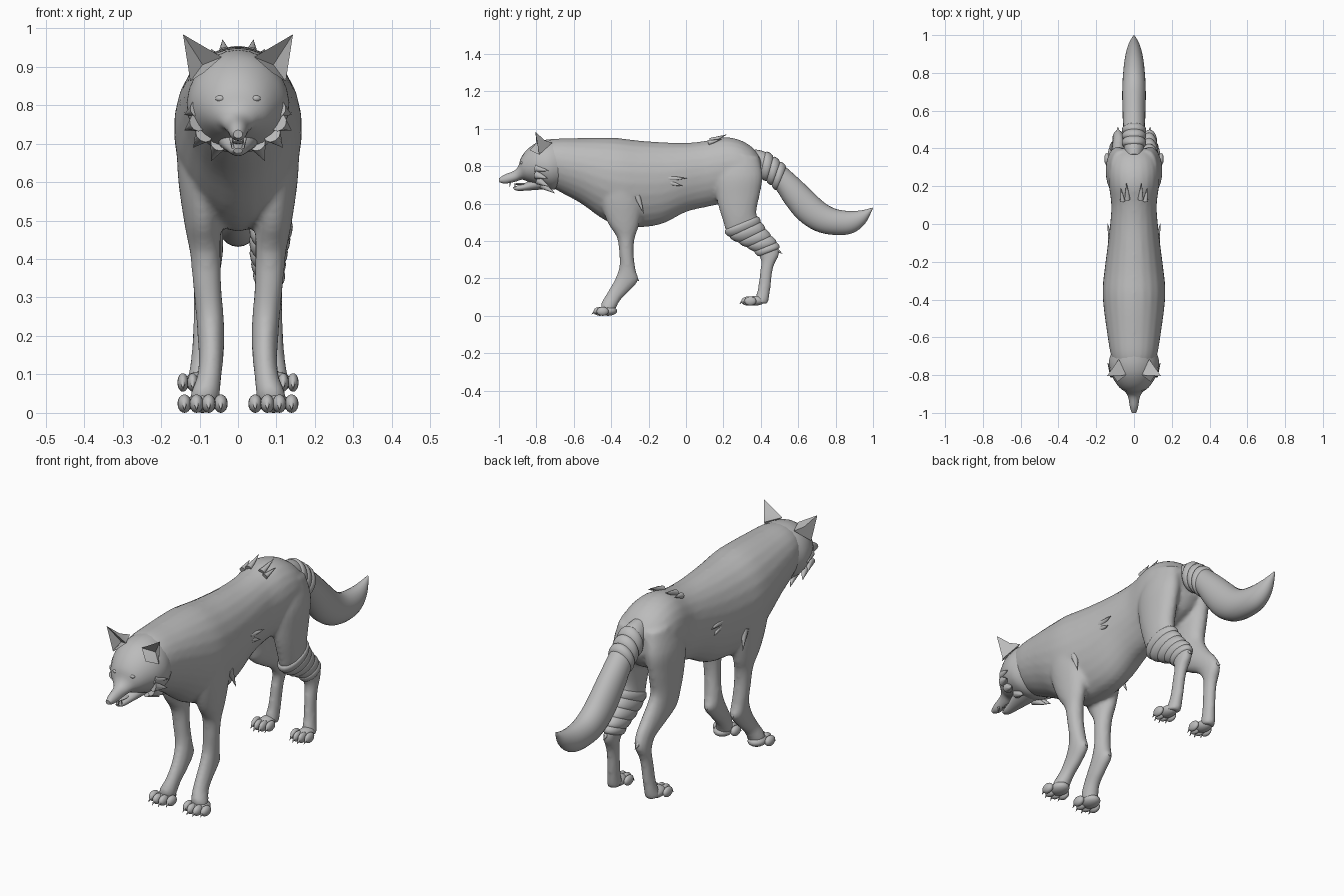
import bpy, bmesh, math
from mathutils import Vector, Matrix

grey = bpy.data.materials.new("fur_grey")
grey.diffuse_color = (0.5, 0.5, 0.5, 1)


def finish(bm, name):
    bmesh.ops.recalc_face_normals(bm, faces=bm.faces)
    me = bpy.data.meshes.new(name)
    bm.to_mesh(me)
    bm.free()
    me.materials.append(grey)
    ob = bpy.data.objects.new(name, me)
    bpy.context.collection.objects.link(ob)
    return ob


def sample(st, t):
    """Smooth interpolation through the stations at parameter t."""
    i = min(int(t), len(st) - 2)
    f = t - i
    a, b, c, d = (st[max(0, min(len(st) - 1, i + j))] for j in (-1, 0, 1, 2))
    return [0.5 * (2 * q + (r - p) * f + (2 * p - 5 * q + 4 * r - s) * f * f
                   + (3 * q - p - 3 * r + s) * f ** 3) for p, q, r, s in zip(a, b, c, d)]


def loft(bm, st, side=1, egg=0.0, t0=0.0, t1=None, steps=4, grow=None, n=24):
    """Oval rings; station = edge A (y, z), edge B (y, z), centre x, half width."""
    t1 = len(st) - 1 if t1 is None else t1
    count = max(2, round((t1 - t0) * steps))
    rings = []
    for i in range(count + 1):
        ay, az, by, bz, cx, hw = sample(st, t0 + (t1 - t0) * i / count)
        g = grow(i / count) if grow else 0
        mid = Vector((cx * side, (ay + by) / 2, (az + bz) / 2))
        half = Vector((0, ay - by, az - bz)) / 2
        half *= 1 + g / half.length
        ring = []
        for k in range(n):
            a = math.tau * k / n
            w = (hw + g) * math.cos(a) * (1 + egg * math.sin(a))
            ring.append(bm.verts.new(mid + half * math.sin(a) + Vector((w, 0, 0))))
        rings.append(ring)
    for r, q in zip(rings, rings[1:]):
        for k in range(n):
            bm.faces.new((r[k], r[(k + 1) % n], q[(k + 1) % n], q[k]))
    bm.faces.new(rings[0])
    bm.faces.new(rings[-1])


def blob(bm, c, r):
    m = Matrix.Translation(c) @ Matrix.Diagonal((*r, 1))
    bmesh.ops.create_uvsphere(bm, u_segments=16, v_segments=10, radius=1, matrix=m)


def spike(bm, base, tip, r, flat=1.0):
    base, tip = Vector(base), Vector(tip)
    d = tip - base
    m = (Matrix.Translation((base + tip) / 2) @ d.to_track_quat('Z', 'Y').to_matrix().to_4x4()
         @ Matrix.Diagonal((flat, 1, 1, 1)))
    bmesh.ops.create_cone(bm, cap_ends=True, segments=10, radius1=r, radius2=0.0005,
                          depth=d.length, matrix=m)


TORSO = [(-.78, .92, -.74, .70, 0, .10), (-.70, .946, -.66, .655, 0, .125),
         (-.58, .95, -.56, .60, 0, .143), (-.45, .953, -.44, .515, 0, .16),
         (-.36, .95, -.33, .475, 0, .166), (-.25, .937, -.22, .475, 0, .155),
         (-.12, .928, -.12, .495, 0, .14), (0, .925, 0, .555, 0, .126),
         (.1, .935, .1, .58, 0, .12), (.2, .955, .2, .60, 0, .132),
         (.28, .943, .28, .62, 0, .135), (.35, .905, .36, .66, 0, .115),
         (.40, .85, .40, .72, 0, .075)]
FRONT_LEG = [(-.47, .75, -.24, .75, .095, .065), (-.46, .62, -.23, .62, .095, .062),
             (-.42, .50, -.25, .49, .092, .048), (-.37, .42, -.275, .41, .085, .040),
             (-.357, .33, -.28, .33, .08, .037), (-.357, .26, -.268, .24, .073, .036),
             (-.378, .20, -.255, .19, .07, .035), (-.405, .15, -.305, .13, .07, .032),
             (-.435, .10, -.35, .085, .075, .032), (-.455, .06, -.375, .04, .085, .038),
             (-.45, .03, -.385, .012, .088, .036)]
HIND_LEG = [(.20, .88, .39, .85, .07, .05), (.155, .75, .41, .75, .085, .063),
            (.165, .62, .397, .66, .09, .057), (.20, .50, .377, .56, .09, .051),
            (.225, .435, .39, .51, .085, .047), (.30, .385, .43, .45, .08, .041),
            (.37, .345, .48, .39, .08, .034), (.40, .295, .50, .335, .085, .030),
            (.395, .23, .467, .26, .09, .026), (.385, .15, .452, .15, .095, .026),
            (.372, .10, .443, .09, .10, .03), (.365, .078, .435, .06, .102, .032)]
TAIL = [(.37, .89, .34, .78, 0, .045), (.43, .873, .40, .745, 0, .055),
        (.516, .81, .47, .69, 0, .056), (.607, .73, .53, .60, 0, .06),
        (.68, .66, .60, .515, 0, .062), (.74, .605, .69, .455, 0, .062),
        (.80, .572, .787, .433, 0, .058), (.875, .56, .885, .44, 0, .048),
        (.945, .565, .955, .49, 0, .03), (.997, .579, .999, .573, 0, .004)]
SKULL = [(-1.0, .735, -.998, .714, 0, .012), (-.97, .755, -.965, .707, 0, .022),
         (-.92, .775, -.91, .718, 0, .031), (-.897, .80, -.875, .728, 0, .05),
         (-.882, .845, -.84, .715, 0, .08), (-.85, .888, -.80, .70, 0, .106),
         (-.80, .925, -.76, .685, 0, .127), (-.745, .942, -.71, .675, 0, .133),
         (-.69, .945, -.66, .69, 0, .118)]
JAW = [(-.925, .688, -.92, .675, 0, .012), (-.90, .697, -.895, .668, 0, .021),
       (-.86, .71, -.85, .670, 0, .031), (-.80, .74, -.78, .675, 0, .05),
       (-.74, .74, -.72, .685, 0, .06)]

# Torso and legs blended into one skin
bm = bmesh.new()
loft(bm, TORSO, egg=.1)
for s in (1, -1):
    loft(bm, FRONT_LEG, s)
    loft(bm, HIND_LEG, s)
body = finish(bm, "body_and_legs")
rm = body.modifiers.new("blend", 'REMESH')
rm.mode, rm.voxel_size = 'VOXEL', .01
rm.use_smooth_shade = True
sm = body.modifiers.new("soften", 'SMOOTH')
sm.factor, sm.iterations = .5, 5

# Tail
bm = bmesh.new()
loft(bm, TAIL)
finish(bm, "tail")

# Wrapped bandages on the tail root and one hind leg
for name, st, spans, side in (("tail_bandage", TAIL, ((.9, 1.5), (1.4, 1.9), (1.8, 2.25)), 1),
                              ("leg_bandage", HIND_LEG, ((3.5, 4.3), (4.1, 4.9), (4.7, 5.5),
                                                         (5.3, 6.1), (5.9, 6.6)), 1)):
    bm = bmesh.new()
    for a, b in spans:
        loft(bm, st, side, t0=a, t1=b, steps=10,
             grow=lambda f: -.004 + .013 * math.sin(math.pi * f) ** .5 if 0 < f < 1 else -.004)
    finish(bm, name)

# Head, lower jaw, nose, eyes
bm = bmesh.new()
loft(bm, SKULL, egg=-.05)
finish(bm, "head")
bm = bmesh.new()
loft(bm, JAW)
finish(bm, "lower_jaw")
bm = bmesh.new()
blob(bm, (0, -.984, .728), (.017, .015, .014))
finish(bm, "nose")
bm = bmesh.new()
blob(bm, (0, -.88, .705), (.018, .04, .006))
finish(bm, "tongue")
bm = bmesh.new()
for s in (1, -1):
    blob(bm, (.045 * s, -.876, .817), (.014, .010, .009))
finish(bm, "eyes")

# Fangs, upper and lower
bm = bmesh.new()
for s in (1, -1):
    spike(bm, (.018 * s, -.94, .715), (.017 * s, -.942, .69), .005)
    spike(bm, (.013 * s, -.912, .688), (.014 * s, -.915, .708), .004)
finish(bm, "fangs")

# Ears: hollow in front, ridged behind
bm = bmesh.new()
for s in (1, -1):
    inner, outer, tip, back, dent, low, ridge = (bm.verts.new((x * s, y, z)) for x, y, z in (
        (.042, -.80, .925), (.124, -.785, .862), (.143, -.805, .984), (.08, -.715, .925),
        (.092, -.765, .905), (.088, -.835, .885), (.108, -.755, .938)))
    for f in ((inner, dent, tip), (dent, outer, tip), (inner, low, dent), (low, outer, dent),
              (inner, tip, ridge), (inner, ridge, back), (outer, ridge, tip),
              (outer, back, ridge), (inner, back, outer, low)):
        bm.faces.new(f)
finish(bm, "ears")

# Paws with four toes and claws each
for name, cx, cy, z0, w in (("front_paws", .092, -.44, 0, .018), ("hind_paws", .105, .35, .055, .0145)):
    bm = bmesh.new()
    for s in (1, -1):
        blob(bm, (cx * s, cy + .022, z0 + .026), (w * 2.3, .05, .026))
        for i in range(4):
            x = (cx + (i - 1.5) * w * 1.75) * s
            y = cy - (.022 if i in (1, 2) else .006)
            blob(bm, (x, y, z0 + .024), (w, .032, .024))
            spike(bm, (x, y - .022, z0 + .028), (x, y - .043, z0 + .007), .008)
    finish(bm, name)

# Fur tufts: cheeks, flanks, rump, elbows, hocks, wrists
bm = bmesh.new()
TUFTS = [((.105, -.80, .79), (.139, -.735, .775), .022), ((.105, -.80, .755), (.139, -.74, .735), .024),
         ((.088, -.79, .725), (.116, -.73, .69), .024), ((.05, -.77, .70), (.07, -.70, .655), .022),
         ((.122, -.09, .735), (.140, .005, .735), .016), ((.122, -.08, .71), (.138, -.02, .695), .014),
         ((.035, .13, .935), (.04, .22, .970), .016), ((.06, .12, .925), (.07, .19, .945), .014),
         ((.135, -.26, .64), (.147, -.225, .545), .018), ((.085, .465, .365), (.085, .515, .332), .018),
         ((.07, -.28, .215), (.07, -.25, .185), .014)]
for s in (1, -1):
    for a, b, r in TUFTS:
        spike(bm, (a[0] * s, a[1], a[2]), (b[0] * s, b[1], b[2]), r)
finish(bm, "fur_tufts")

# Smooth shading with sharp edges kept
bpy.ops.object.select_all(action='SELECT')
bpy.context.view_layer.objects.active = body
bpy.ops.object.shade_smooth_by_angle(angle=math.radians(50))
